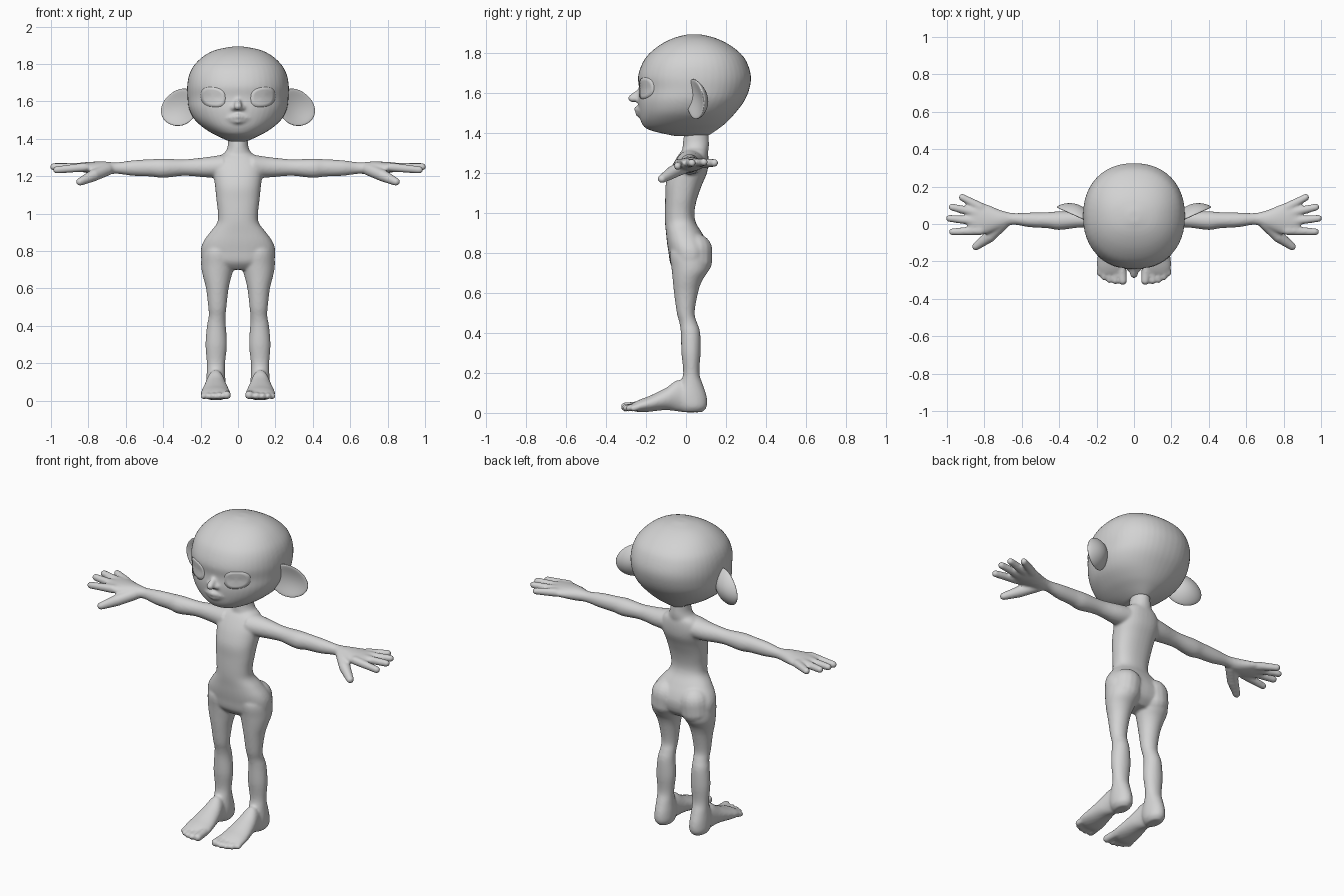
import bpy, bmesh
from math import cos, sin, pi
from mathutils import Vector
from mathutils.bvhtree import BVHTree

if "Cube" in bpy.data.objects:
    bpy.data.objects.remove(bpy.data.objects["Cube"])

GREY = (0.65, 0.65, 0.65, 1)
skin = bpy.data.materials.new("plain grey")
skin.use_nodes = True
skin.diffuse_color = GREY
skin.node_tree.nodes["Principled BSDF"].inputs["Base Color"].default_value = GREY


def spline(rows, steps=4):
    """Smooth a table of rows with a Catmull-Rom curve."""
    rows = [Vector(r) for r in rows]
    out = []
    for i in range(len(rows) - 1):
        a, b, c, d = (rows[min(max(i + k, 0), len(rows) - 1)] for k in (-1, 0, 1, 2))
        for s in range(steps):
            t = s / steps
            out.append(b + (c - a) * (t / 2) + (a * 2 - b * 5 + c * 4 - d) * (t * t / 2)
                       + (b * 3 - a - c * 3 + d) * (t ** 3 / 2))
    return out + [rows[-1]]


def signed_power(value, power):
    return abs(value) ** power * (1 if value > 0 else -1)


def loft(bm, rows, axis, side=1, power=2.0, count=32):
    """Rows hold a position on the axis, then low and high bounds on the other two axes."""
    rings = []
    for t, a0, a1, b0, b1 in spline(rows):
        ring = []
        for k in range(count):
            c = signed_power(cos(2 * pi * k / count), 2 / power)
            s = signed_power(sin(2 * pi * k / count), 2 / power)
            co = [(a0 + a1 + (a1 - a0) * c) / 2, (b0 + b1 + (b1 - b0) * s) / 2]
            co.insert("xyz".index(axis), t)
            ring.append(bm.verts.new((co[0] * side, co[1], co[2])))
        rings.append(ring)
    for low, high in zip(rings, rings[1:]):
        for k in range(count):
            n = (k + 1) % count
            bm.faces.new((low[k], low[n], high[n], high[k]))
    bm.faces.new(rings[0])
    bm.faces.new(rings[-1])


def capsule(bm, start, end, r0, r1, side=1):
    """A round-ended tapered bar between two points."""
    start, end = (Vector((p[0] * side, p[1], p[2])) for p in (start, end))
    turn = (end - start).to_track_quat("Z", "Y")
    for v in bmesh.ops.create_uvsphere(bm, u_segments=16, v_segments=12, radius=1)["verts"]:
        p, r = (end, r1) if v.co.z > 0.01 else (start, r0)
        v.co = p + turn @ (v.co * r)


def finish(bm, name, voxel=0, passes=0):
    bmesh.ops.recalc_face_normals(bm, faces=bm.faces)
    mesh = bpy.data.meshes.new(name)
    bm.to_mesh(mesh)
    bm.free()
    obj = bpy.data.objects.new(name, mesh)
    bpy.context.collection.objects.link(obj)
    mesh.materials.append(skin)
    mesh.shade_smooth()
    if voxel:
        # Fuse overlapping parts into one soft surface
        fuse = obj.modifiers.new("fuse", "REMESH")
        fuse.mode, fuse.voxel_size, fuse.use_smooth_shade = "VOXEL", voxel, True
        soft = obj.modifiers.new("soften", "SMOOTH")
        soft.factor, soft.iterations = 0.5, passes
    return obj


def symmetric(rows):
    return [(z, -w, w, y0, y1) for z, w, y0, y1 in rows]


# Torso and neck
body = bmesh.new()
loft(body, symmetric([
    (1.33, .06, 0, .1), (1.3, .11, -.03, .11), (1.25, .135, -.062, .112),
    (1.2, .13, -.085, .105), (1.14, .122, -.102, .08), (1.07, .115, -.104, .055),
    (1, .107, -.106, .042), (.95, .112, -.105, .05), (.9, .15, -.1, .08),
    (.85, .185, -.095, .108), (.8, .199, -.087, .122), (.74, .185, -.076, .11),
    (.7, .1, -.04, .07)]), "z", power=2.3)
loft(body, symmetric([
    (1.45, .05, 0, .11), (1.38, .053, -.012, .113), (1.34, .062, -.016, .115),
    (1.3, .09, -.02, .11)]), "z")

LEG = [(.86, .05, .15, -.05, .07), (.8, .02, .19, -.08, .11), (.72, .02, .197, -.072, .115),
       (.66, .036, .186, -.066, .08), (.6, .05, .171, -.06, .06), (.5, .062, .159, -.046, .043),
       (.45, .066, .157, -.033, .056), (.4, .065, .166, -.026, .071), (.3, .059, .174, -.023, .073),
       (.2, .069, .167, -.014, .067), (.14, .069, .168, -.032, .085), (.08, .064, .172, -.055, .104),
       (.03, .066, .17, -.04, .104), (.003, .085, .15, -.02, .08)]
FOOT = [(.06, .08, .16, .003, .1), (-.03, .074, .166, .006, .165), (-.1, .058, .182, .014, .125),
        (-.18, .044, .196, .006, .086), (-.23, .04, .198, .003, .067), (-.265, .055, .185, .01, .05)]
ARM = [(.08, -.05, .095, 1.19, 1.315), (.16, -.03, .085, 1.193, 1.303), (.24, -.02, .07, 1.2, 1.294),
       (.3, -.02, .066, 1.202, 1.29), (.4, -.032, .068, 1.191, 1.294), (.46, -.023, .063, 1.198, 1.291),
       (.56, -.017, .061, 1.202, 1.285), (.65, -.004, .059, 1.213, 1.274), (.72, -.03, .077, 1.206, 1.279),
       (.8, -.056, .11, 1.216, 1.276), (.86, -.052, .118, 1.228, 1.27), (.89, -.03, .09, 1.238, 1.262)]
# Finger base across the palm, then tip
FINGERS = [(-.035, (.97, -.042, 1.234)), (.012, (.986, .03, 1.25)),
           (.055, (.972, .09, 1.254)), (.09, (.918, .142, 1.25))]
# Toe position, tip and thickness
TOES = [(.06, -.302, .024), (.1, -.304, .019), (.131, -.298, .018), (.16, -.284, .018), (.184, -.262, .017)]

# Limbs, hands, feet and seat on both sides
for side in (1, -1):
    loft(body, LEG, "z", side)
    loft(body, FOOT, "y", side)
    loft(body, ARM, "x", side)
    capsule(body, (.095, .045, .81), (.1, .045, .765), .088, .088, side)
    for base, tip in FINGERS:
        capsule(body, (.82, base, 1.248), tip, .025, .02, side)
    capsule(body, (.7, .005, 1.236), (.77, -.065, 1.205), .034, .033, side)
    capsule(body, (.77, -.065, 1.205), (.845, -.12, 1.17), .033, .022, side)
    for x, y, r in TOES:
        capsule(body, (x * .9 + .012, -.22, .035), (x, y, .006 + r), r, r, side)
finish(body, "body", .007, 8)

# Head with nose and lips
head = bmesh.new()
loft(head, symmetric([
    (1.385, .045, -.06, .11), (1.415, .11, -.185, .155), (1.45, .172, -.222, .2),
    (1.5, .23, -.235, .247), (1.56, .262, -.24, .292), (1.62, .27, -.235, .317),
    (1.68, .272, -.24, .325), (1.74, .262, -.222, .31), (1.79, .237, -.19, .28),
    (1.84, .187, -.13, .218), (1.875, .12, -.06, .145), (1.893, .03, .01, .07)]), "z", power=2.2, count=48)
capsule(head, (0, -.228, 1.61), (0, -.268, 1.574), .014, .022)
for side in (1, -1):
    capsule(head, (.008, -.25, 1.57), (.024, -.242, 1.566), .016, .014, side)
    capsule(head, (0, -.247, 1.519), (.06, -.225, 1.511), .014, .009, side)
    capsule(head, (0, -.24, 1.494), (.05, -.224, 1.498), .014, .009, side)
head = finish(head, "head", .008, 5)
bpy.context.view_layer.update()
surface = BVHTree.FromObject(head, bpy.context.evaluated_depsgraph_get())


# Eyes as thin plates laid on the face
def eye_plate(name, side, count=32):
    bm = bmesh.new()
    rings = []
    for size, lift in ((0, .003), (.35, .003), (.7, .003), (.98, .003), (1, -.003)):
        ring = []
        for k in range(count):
            u = .066 * size * signed_power(cos(2 * pi * k / count), .8)
            v = .053 * size * signed_power(sin(2 * pi * k / count), .8)
            aim = Vector((side * (.133 + u), -1, 1.623 + v + .1 * u))
            hit, normal = surface.ray_cast(aim, Vector((0, 1, 0)))[:2]
            ring.append(bm.verts.new(hit + normal * lift))
        rings.append(ring)
    for low, high in zip(rings, rings[1:]):
        for k in range(count):
            n = (k + 1) % count
            bm.faces.new([low[k], low[n], high[n], high[k]][::side])
    bmesh.ops.remove_doubles(bm, verts=bm.verts, dist=1e-5)
    return finish(bm, name)


# Ears as cupped, flattened shells leaning back
def ear(name, side):
    bm = bmesh.new()
    bmesh.ops.create_uvsphere(bm, u_segments=32, v_segments=20, radius=1)
    out, front = Vector((.91, .41, 0)), Vector((.41, -.91, 0))
    for v in bm.verts:
        u, h, w = v.co.x, v.co.y, v.co.z
        depth = .023 * w + .035 * (u * u + h * h - .6)
        tall = .098 * (1 - .1 * u)
        p = Vector((.308, .06, 1.567)) + out * (.108 * u) + front * depth + Vector((0, 0, tall * h - .018 * u))
        v.co = (p.x * side, p.y, p.z)
    return finish(bm, name)


for side, label in ((1, "left"), (-1, "right")):
    eye_plate(label + "_eye", side)
    ear(label + "_ear", side)
